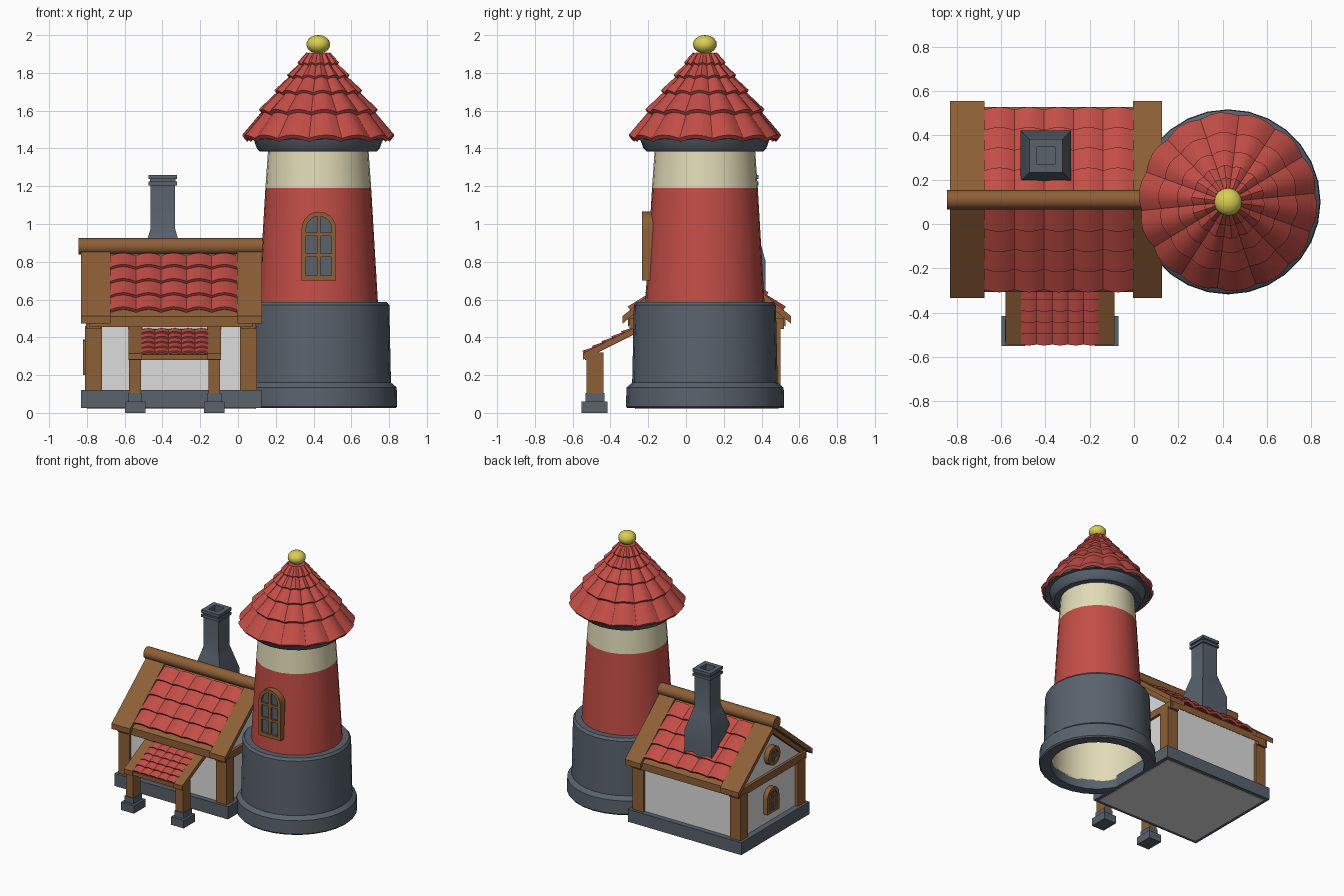
import bpy, bmesh
from math import sin, cos, pi, radians, sqrt
from mathutils import Matrix, Vector

cube = bpy.data.objects.get("Cube")
if cube:
    bpy.data.objects.remove(cube, do_unlink=True)


def material(name, *rgb):
    m = bpy.data.materials.new(name)
    m.use_nodes = True
    m.diffuse_color = (*rgb, 1)
    m.node_tree.nodes["Principled BSDF"].inputs["Base Color"].default_value = (*rgb, 1)
    return m


RED = material("red", 0.55, 0.075, 0.062)
GREY = material("slate grey", 0.10, 0.122, 0.152)
CREAM = material("cream", 0.76, 0.71, 0.48)
WHITE = material("white plaster", 0.72, 0.72, 0.72)
WOOD = material("brown wood", 0.27, 0.115, 0.038)
YELLOW = material("yellow", 0.70, 0.62, 0.085)

TOWER = (0.425, 0.10)
RIDGE_Y = 0.11
SLOPE = 0.82


def finish(name, bm, mat, matrix=None):
    bmesh.ops.remove_doubles(bm, verts=bm.verts, dist=1e-5)
    bmesh.ops.recalc_face_normals(bm, faces=bm.faces)
    if matrix:
        bm.transform(matrix)
    me = bpy.data.meshes.new(name)
    bm.to_mesh(me)
    bm.free()
    me.materials.append(mat)
    me.polygons.foreach_set("use_smooth", [True] * len(me.polygons))
    me.set_sharp_from_angle(angle=radians(32))
    ob = bpy.data.objects.new(name, me)
    bpy.context.scene.collection.objects.link(ob)
    return ob


def prism(name, outline, x0, x1, mat):
    """Extrude a (y, z) outline from x0 to x1."""
    bm = bmesh.new()
    face = bm.faces.new([bm.verts.new((x0, y, z)) for y, z in outline])
    new = bmesh.ops.extrude_face_region(bm, geom=[face])["geom"]
    bmesh.ops.translate(bm, vec=(x1 - x0, 0, 0),
                        verts=[g for g in new if isinstance(g, bmesh.types.BMVert)])
    bm.faces.new([v for v in face.verts]) if not face.is_valid else None
    return finish(name, bm, mat)


def box(name, x, y, z, mat):
    return prism(name, [(y[0], z[0]), (y[1], z[0]), (y[1], z[1]), (y[0], z[1])], *x, mat)


def lathe(name, profile, centre, mat, segs=28):
    """Revolve (radius, z); four segments give a square section."""
    bm = bmesh.new()
    k, off = (sqrt(2), pi / 4) if segs == 4 else (1, 0)
    rings = []
    for r, z in profile:
        rings.append([bm.verts.new((centre[0] + k * r * cos(off + 2 * pi * i / segs),
                                    centre[1] + k * r * sin(off + 2 * pi * i / segs), z))
                      for i in range(segs)])
    for a, b in zip(rings, rings[1:]):
        for i in range(segs):
            j = (i + 1) % segs
            bm.faces.new((a[i], a[j], b[j], b[i]))
    return finish(name, bm, mat)


def tiles(name, cols, rows, place, bulge, lift, thick):
    """Rows of overlapping arched tiles; place(u, v, h) maps to space."""
    bm = bmesh.new()
    n = 4
    for row in range(rows):
        top, low = max(0, row - 0.12) / rows, (row + 1) / rows
        for col in range(cols):
            grid = []
            for v, raised in ((top, 0), (low, lift)):
                for down in (0, thick):
                    grid.append([bm.verts.new(place((col + i / n) / cols, v,
                                 raised + bulge * sin(pi * i / n) - down)) for i in range(n + 1)])
            loop = [grid[0], grid[2], grid[3], grid[1], grid[0]]
            for a, b in zip(loop, loop[1:]):
                for i in range(n):
                    bm.faces.new((a[i], a[i + 1], b[i + 1], b[i]))
            for i in (0, n):
                bm.faces.new([g[i] for g in loop[:4]])
    bmesh.ops.recalc_face_normals(bm, faces=bm.faces)
    return finish(name, bm, RED)


# Windows: local x across, y up, z outward
def arch(w, y0, spring):
    return [(-w, y0), (w, y0)] + [(w * cos(pi * i / 10), spring + w * sin(pi * i / 10)) for i in range(11)]


def circle(r):
    return [(r * cos(pi * i / 8), r * sin(pi * i / 8)) for i in range(16)]


def window(name, outer, inner, bars, depth, matrix):
    bm = bmesh.new()
    rings = [[bm.verts.new((x, y, z)) for x, y in line]
             for line, z in ((outer, 0), (outer, depth), (inner, depth), (inner, 0))]
    for a, b in zip(rings, rings[1:]):
        for i in range(len(a)):
            j = (i + 1) % len(a)
            bm.faces.new((a[i], a[j], b[j], b[i]))
    for cx, cy, w, h in bars:
        bmesh.ops.create_cube(bm, size=1, matrix=Matrix.Translation((cx, cy, depth / 2))
                              @ Matrix.Diagonal((w, h, depth * 0.92, 1)))
    finish(name + "_frame", bm, WOOD, matrix)
    bm = bmesh.new()
    bm.faces.new([bm.verts.new((x, y, depth * 0.75)) for x, y in inner])
    ob = finish(name + "_glass", bm, GREY, matrix)
    want = matrix.to_3x3() @ Vector((0, 0, 1))
    if ob.data.polygons[0].normal.dot(want) < 0:
        ob.data.flip_normals()


# Tower
lathe("tower_base", [(0.335, 0.10), (0.335, 0.025), (0.41, 0.025), (0.418, 0.035), (0.415, 0.135),
                     (0.385, 0.16), (0.376, 0.57), (0.362, 0.588), (0.30, 0.588)], TOWER, GREY)
lathe("tower_lining", [(0.335, 0.09), (0.335, 0.57), (0, 0.57)], TOWER, CREAM)
lathe("tower_shaft", [(0.316, 0.58), (0.28, 1.19)], TOWER, RED)
lathe("tower_band", [(0.28, 1.19), (0.266, 1.39)], TOWER, CREAM)
lathe("tower_collar", [(0.26, 1.385), (0.31, 1.385), (0.325, 1.40), (0.345, 1.455), (0.30, 1.47)], TOWER, GREY)
lathe("roof_lining", [(0.30, 1.46), (0.385, 1.445), (0.22, 1.65), (0.05, 1.89), (0, 1.89)], TOWER, GREY, 14)

CONE = [(0.058, 1.90), (0.095, 1.835), (0.148, 1.765), (0.212, 1.68), (0.292, 1.575), (0.378, 1.435)]


def on_cone(u, v, h):
    s = v * (len(CONE) - 1)
    i = min(int(s + 1e-6), len(CONE) - 2)
    f = s - i
    r = CONE[i][0] * (1 - f) + CONE[i + 1][0] * f
    z = CONE[i][1] * (1 - f) + CONE[i + 1][1] * f
    h *= 0.45 + 0.55 * v
    r += 0.6 * h
    a = 2 * pi * u + 0.1
    return (TOWER[0] + r * cos(a), TOWER[1] + r * sin(a), z + 0.8 * h)


tiles("tower_roof_tiles", 14, 5, on_cone, 0.022, 0.024, 0.024)
lathe("roof_cap", [(0.07, 1.885), (0.06, 1.905), (0, 1.905)], TOWER, RED, 14)
lathe("roof_ball", [(0.063 * sin(pi * i / 10), 1.951 - 0.049 * cos(pi * i / 10)) for i in range(11)],
      TOWER, YELLOW, 16)

front = Matrix.Rotation(pi / 2, 4, "X")
side = Matrix.Rotation(-pi / 2, 4, "Z") @ front
window("tower_window", arch(0.092, 0.70, 0.973), arch(0.068, 0.727, 0.973),
       [(0, 0.88, 0.018, 0.33), (0, 0.835, 0.14, 0.018), (0, 0.945, 0.14, 0.018)], 0.062,
       Matrix.Translation((0.428, -0.17, 0)) @ front)

# House body
box("house_plinth", (-0.83, 0.125), (-0.30, 0.52), (0.025, 0.12), GREY)
box("house_floor", (-0.80, 0.095), (-0.27, 0.49), (0.021, 0.027), WHITE)
prism("house_walls", [(-0.26, 0.11), (0.48, 0.11), (0.48, 0.49), (RIDGE_Y, 0.79), (-0.26, 0.49)],
      -0.785, 0.075, WHITE)
for x in (-0.765, 0.055):
    for y in (-0.235, 0.455):
        box("corner_post", (x - 0.045, x + 0.045), (y - 0.045, y + 0.045), (0.12, 0.46), WOOD)
    box("gable_beam", (x - 0.04, x + 0.04), (-0.30, 0.52), (0.445, 0.50), WOOD)
window("gable_door", arch(0.07, 0.20, 0.318), arch(0.045, 0.222, 0.318),
       [(0, 0.29, 0.015, 0.15), (0, 0.29, 0.10, 0.015)], 0.036,
       Matrix.Translation((-0.785, 0.12, 0)) @ side)
window("gable_round_window", circle(0.072), circle(0.045),
       [(0, 0, 0.015, 0.095), (0, 0, 0.095, 0.015)], 0.038,
       Matrix.Translation((-0.785, RIDGE_Y, 0.625)) @ side)


# House roof
def chevron(d, apex, thick):
    low = apex - SLOPE * d
    return [(RIDGE_Y - d, low), (RIDGE_Y, apex), (RIDGE_Y + d, low),
            (RIDGE_Y + d, low - thick), (RIDGE_Y, apex - thick), (RIDGE_Y - d, low - thick)]


prism("roof_decking", chevron(0.418, 0.853, 0.055), -0.79, 0.08, WOOD)
for x0, x1 in ((-0.832, -0.675), (-0.005, 0.127)):
    prism("verge_board", chevron(0.445, 0.878, 0.04), x0, x1, WOOD)
for s, label in ((-1, "front"), (1, "back")):
    def on_slope(u, v, h, s=s):
        d = 0.03 + 0.365 * v
        return (-0.675 + 0.67 * u, RIDGE_Y + s * (d + 0.63 * h), 0.857 - SLOPE * d + 0.77 * h)
    tiles(label + "_roof_tiles", 5, 4, on_slope, 0.02, 0.018, 0.02)
bm = bmesh.new()
bmesh.ops.create_cone(bm, cap_ends=True, segments=12, radius1=0.044, radius2=0.044, depth=1.0)
finish("ridge_log", bm, WOOD, Matrix.Translation((-0.345, RIDGE_Y, 0.882)) @ Matrix.Rotation(pi / 2, 4, "Y"))

# Chimney
lathe("chimney", [(0, 0.6), (0.114, 0.6), (0.114, 0.80), (0.078, 0.93), (0.064, 0.98), (0.064, 1.205),
                  (0.075, 1.205), (0.075, 1.225), (0.067, 1.225), (0.067, 1.237), (0.075, 1.237),
                  (0.075, 1.26), (0.04, 1.26), (0.04, 1.16), (0, 1.16)], (-0.398, 0.308), GREY, 4)


# Porch
def lean_to(y0, y1, top, thick):
    z0, z1 = top, top - 0.5 * (y0 - y1)
    return [(y0, z0), (y1, z1), (y1, z1 - thick), (y0, z0 - thick)]


prism("porch_decking", lean_to(-0.25, -0.535, 0.448, 0.02), -0.53, -0.14, WOOD)
for x in (-0.545, -0.125):
    prism("porch_board", lean_to(-0.25, -0.545, 0.463, 0.034), x - 0.036, x + 0.036, WOOD)
    box("porch_post", (x - 0.031, x + 0.031), (-0.527, -0.437), (0.10, 0.32), WOOD)
    box("porch_foot_top", (x - 0.037, x + 0.037), (-0.533, -0.431), (0.055, 0.105), GREY)
    box("porch_foot", (x - 0.054, x + 0.054), (-0.552, -0.415), (0.0, 0.06), GREY)
box("porch_beam", (-0.58, -0.09), (-0.535, -0.49), (0.28, 0.308), WOOD)


def on_porch(u, v, h):
    return (-0.51 + 0.352 * u, -0.285 - 0.255 * v - 0.45 * h, 0.44 - 0.128 * v + 0.89 * h)


tiles("porch_tiles", 5, 5, on_porch, 0.01, 0.009, 0.012)
